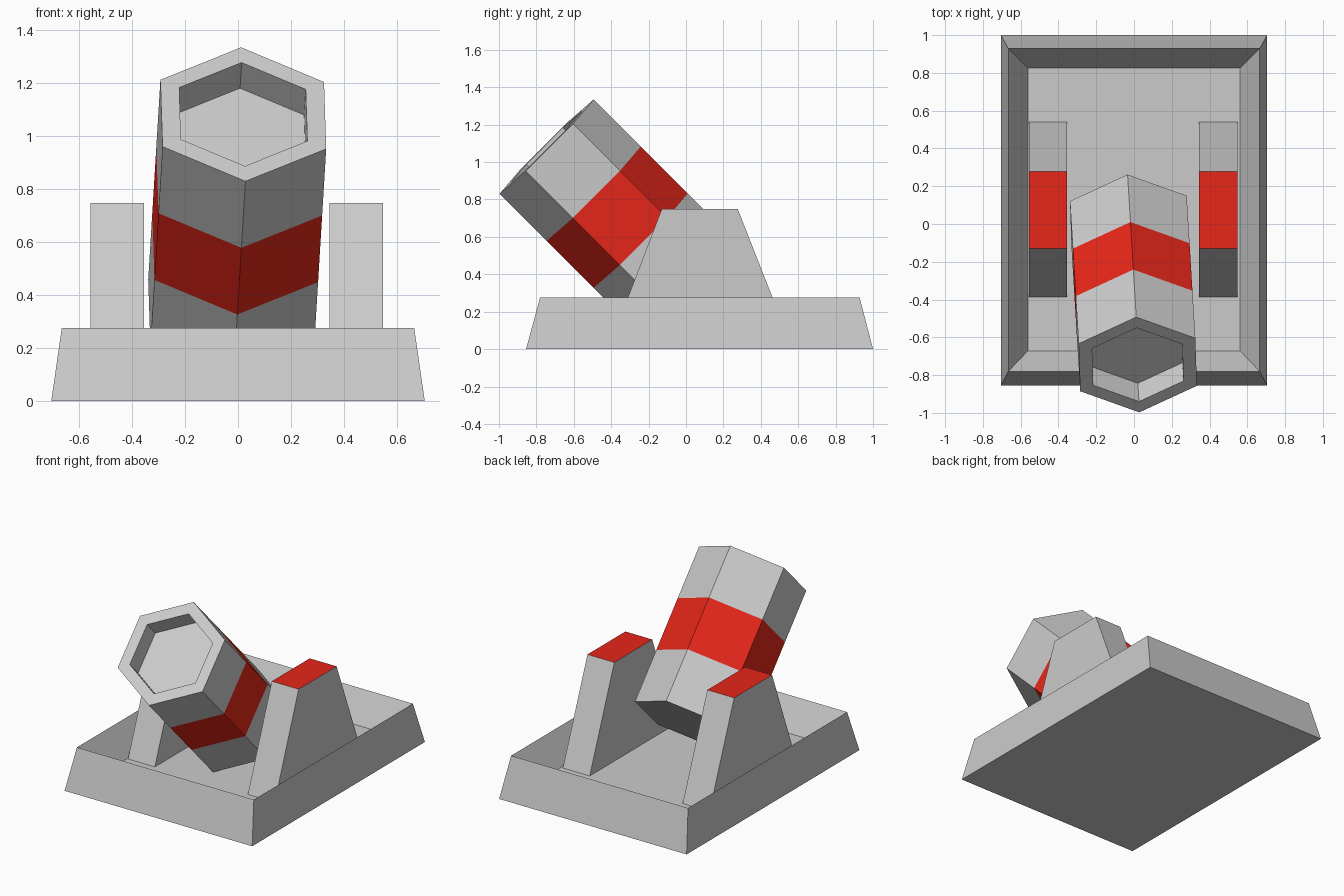
import bpy, bmesh
from math import sin, cos, radians
from mathutils import Vector

if "Cube" in bpy.data.objects:
    bpy.data.objects.remove(bpy.data.objects["Cube"])

red = bpy.data.materials.new("red_paint")
red.diffuse_color = (0.8, 0.02, 0.01, 1)
red.use_nodes = True
red.node_tree.nodes["Principled BSDF"].inputs["Base Color"].default_value = red.diffuse_color
grey = bpy.data.materials.new("grey_paint")
grey.diffuse_color = (0.8, 0.8, 0.8, 1)
grey.use_nodes = True
grey.node_tree.nodes["Principled BSDF"].inputs["Base Color"].default_value = grey.diffuse_color


def loft(name, rings, red_face=None):
    """Skin a stack of rings, cap both ends; red_face is the band index to paint (-1 = end cap)."""
    bm = bmesh.new()
    loops = [[bm.verts.new(p) for p in ring] for ring in rings]
    n = len(loops[0])
    painted = []
    bm.faces.new(loops[0][::-1])
    for k, (a, b) in enumerate(zip(loops, loops[1:])):
        for i in range(n):
            j = (i + 1) % n
            f = bm.faces.new((a[i], a[j], b[j], b[i]))
            if k == red_face:
                painted.append(f)
    cap = bm.faces.new(loops[-1])
    if red_face == -1:
        painted.append(cap)
    for f in painted:
        f.material_index = 1
    bmesh.ops.recalc_face_normals(bm, faces=bm.faces)
    mesh = bpy.data.meshes.new(name)
    bm.to_mesh(mesh)
    bm.free()
    if painted:
        mesh.materials.append(grey)
        mesh.materials.append(red)
    obj = bpy.data.objects.new(name, mesh)
    bpy.context.collection.objects.link(obj)
    return obj


def rect(x0, x1, y0, y1, z):
    return [(x0, y0, z), (x1, y0, z), (x1, y1, z), (x0, y1, z)]


# Tapered tray base with a sloped recess
FLOOR = 0.077
loft("base_tray", [rect(-0.705, 0.705, -0.855, 1.0, 0),
                   rect(-0.665, 0.665, -0.78, 0.928, 0.277),
                   rect(-0.562, 0.562, -0.672, 0.826, FLOOR)])

# Two side supports with red tops
for name, cx in (("support_left", -0.455), ("support_right", 0.446)):
    x0, x1 = cx - 0.101, cx + 0.101
    loft(name, [rect(x0, x1, -0.387, 0.541, FLOOR),
                rect(x0, x1, -0.13, 0.277, 0.748)], red_face=-1)

# Six-sided barrel, tilted 45 degrees and turned slightly, with a red band and bored muzzle
axis = Vector((0.046, -0.755, 0.755)).normalized()
side = Vector((0.615, 0.03, -0.01))
side = (side - axis * side.dot(axis)).normalized()
up = axis.cross(side)
muzzle = Vector((0.02, -0.745, 1.083))
LENGTH = 1.068


def hexagon(radius, back):
    c = muzzle - axis * back
    return [c + radius * (side * sin(radians(60 * i)) + up * cos(radians(60 * i)))
            for i in range(6)]


outer = [hexagon(0.357, LENGTH * t / 3) for t in (3, 2, 1, 0)]
loft("barrel", outer + [hexagon(0.276, 0), hexagon(0.276, 0.137)], red_face=1)
